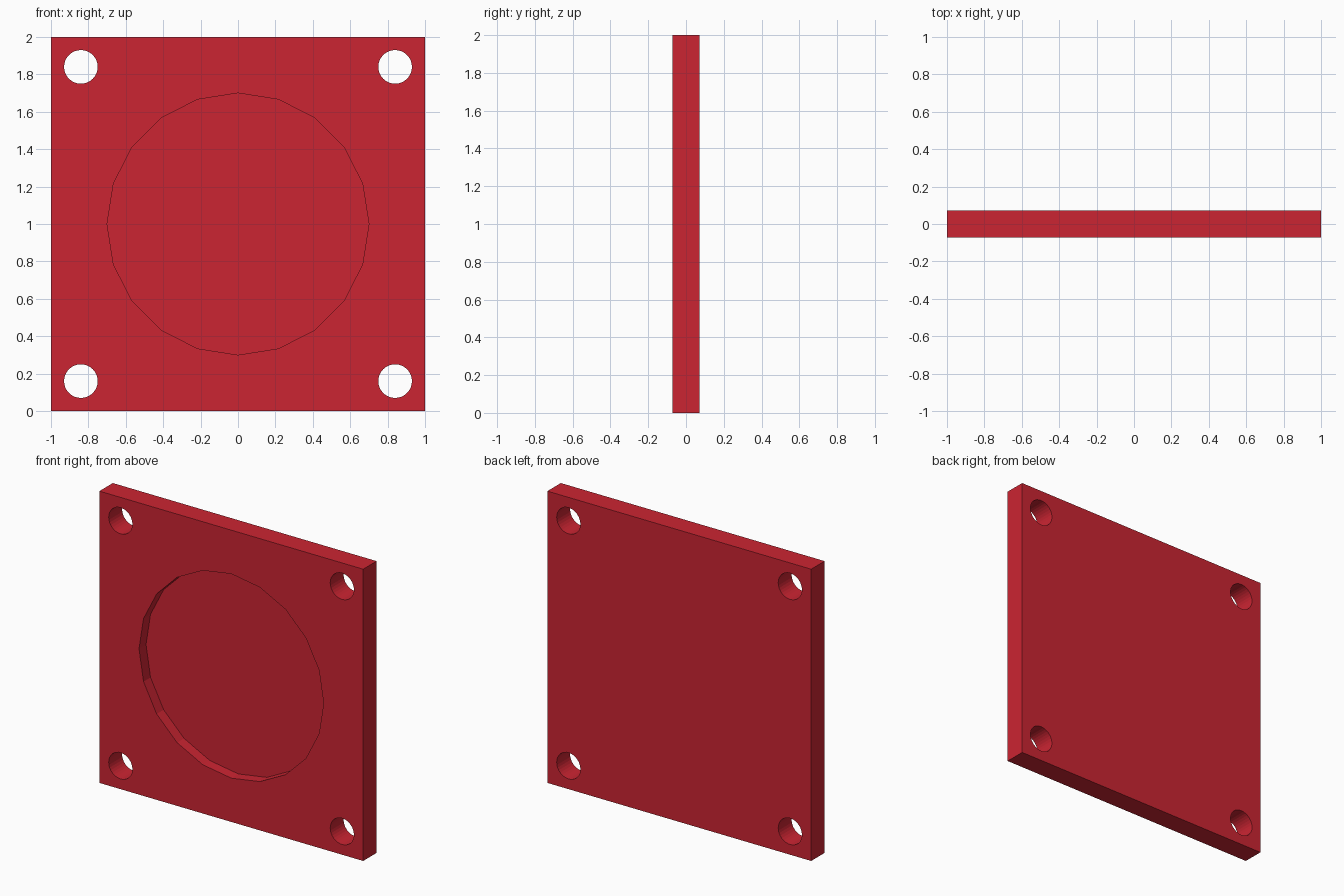
import bpy
from math import pi

if "Cube" in bpy.data.objects:
    bpy.data.objects.remove(bpy.data.objects["Cube"])

THICK = 0.145     # plate thickness along y
RECESS = 0.076    # depth of the round pocket in the front face

red = bpy.data.materials.new("red")
red.diffuse_color = (0.6, 0.018, 0.032, 1)
red.use_nodes = True
red.node_tree.nodes["Principled BSDF"].inputs["Base Color"].default_value = red.diffuse_color

# Square plate
bpy.ops.mesh.primitive_cube_add(size=1, location=(0, 0, 1))
plate = bpy.context.object
plate.name = "mounting_plate"
plate.scale = (2, THICK, 2)
bpy.ops.object.transform_apply(location=False, rotation=False, scale=True)
plate.data.materials.append(red)


def cut(name, x, y, z, radius, depth, sides):
    """Cut a cylinder running along y out of the plate."""
    bpy.ops.mesh.primitive_cylinder_add(vertices=sides, radius=radius, depth=depth,
                                        location=(x, y, z), rotation=(pi / 2, 0, 0))
    cutter = bpy.context.object
    cutter.name = name
    cutter.hide_render = True
    cutter.data.materials.append(red)
    mod = plate.modifiers.new(name, 'BOOLEAN')
    mod.operation = 'DIFFERENCE'
    mod.solver = 'EXACT'
    mod.object = cutter
    bpy.context.view_layer.objects.active = plate
    bpy.ops.object.modifier_apply(modifier=mod.name)
    bpy.data.objects.remove(cutter)


# Twenty-sided pocket, open to the front only
cut("pocket_cutter", 0, -THICK / 2, 1, 0.7, RECESS * 2, 20)

# Corner screw holes
for x in (-0.84, 0.84):
    for z in (0.16, 1.84):
        cut("screw_hole_cutter", x, 0, z, 0.09, THICK * 3, 32)
